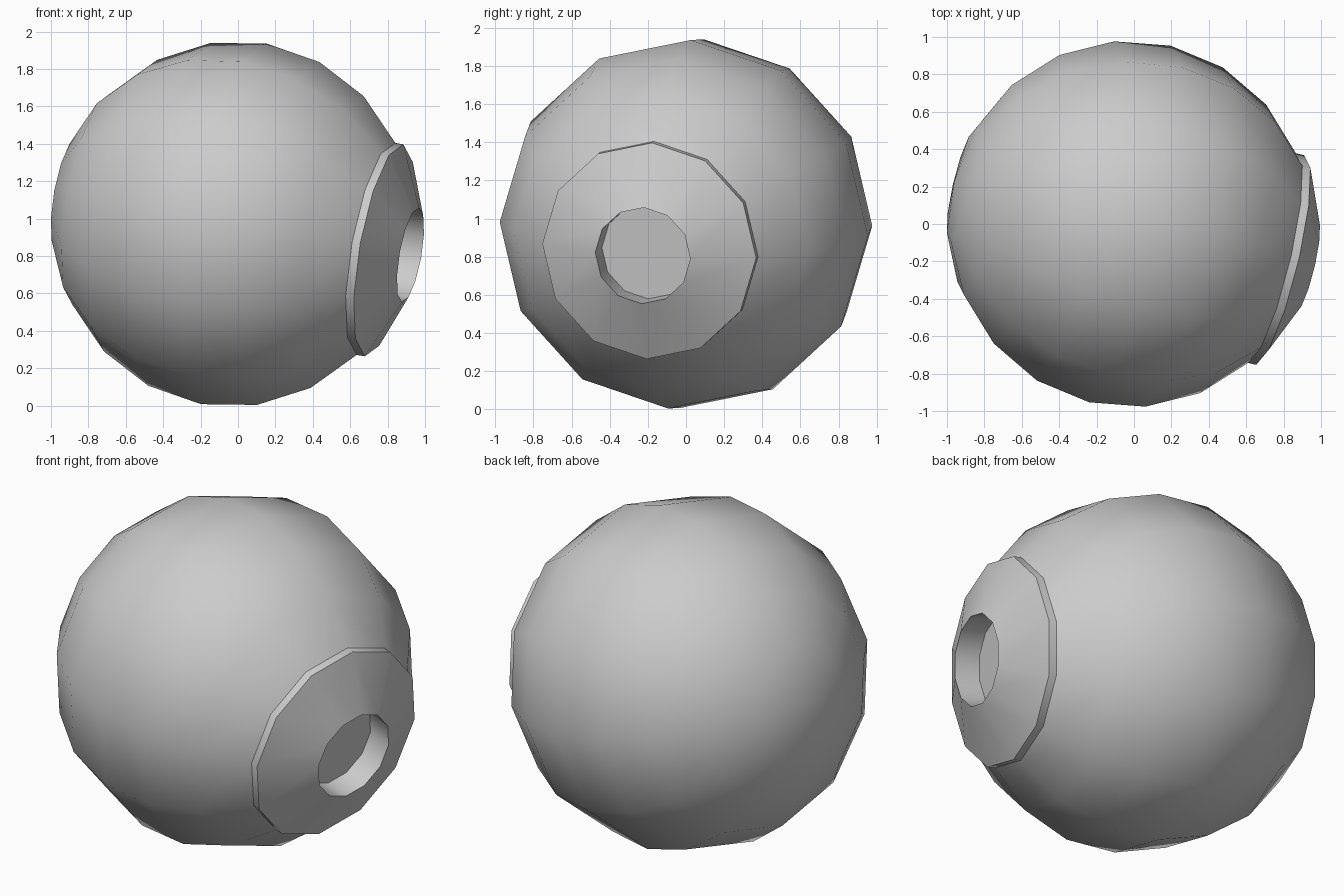
import bpy, bmesh
from math import sin, cos, pi, radians
from mathutils import Vector

if "Cube" in bpy.data.objects:
    bpy.data.objects.remove(bpy.data.objects["Cube"])

SIDES, R = 12, 0.98
CENTRE = Vector((-0.022, 0.0, 0.972))
AXIS = Vector((0.959, -0.230, -0.169)).normalized()   # gaze direction
up = Vector((0, 0, 1))
u0 = (up - AXIS * up.dot(AXIS)).normalized()
v0 = u0.cross(AXIS)
v0 = v0 if v0.y > 0 else -v0
ph = radians(3.8)
U = u0 * cos(ph) + v0 * sin(ph)
V = v0 * cos(ph) - u0 * sin(ph)


def lathe(name, profile):
    """Spin (radius, distance along gaze) points around the gaze axis."""
    bm = bmesh.new()
    rings = []
    for r, d in profile:
        base = CENTRE + AXIS * d
        if r == 0:
            rings.append([bm.verts.new(base)] * SIDES)
        else:
            rings.append([bm.verts.new(base + r * (U * cos(2 * pi * k / SIDES) + V * sin(2 * pi * k / SIDES)))
                          for k in range(SIDES)])
    for a, b in zip(rings, rings[1:]):
        for k in range(SIDES):
            n = (k + 1) % SIDES
            corners = list(dict.fromkeys((a[k], a[n], b[n], b[k])))
            f = bm.faces.new(corners)
            f.normal_update()
    # Consistent winding: V x U handedness decides the outward side
    if U.cross(V).dot(AXIS) < 0:
        bmesh.ops.reverse_faces(bm, faces=bm.faces[:])
    me = bpy.data.meshes.new(name)
    bm.to_mesh(me)
    bm.free()
    ob = bpy.data.objects.new(name, me)
    bpy.context.collection.objects.link(ob)
    bpy.ops.object.select_all(action='DESELECT')
    ob.select_set(True)
    bpy.context.view_layer.objects.active = ob
    bpy.ops.object.shade_smooth_by_angle(angle=radians(38))
    return ob


# Eyeball: 18 degree rings from the back pole up to the iris edge
ball = [(0, -R)] + [(R * sin(radians(a)), R * cos(radians(a))) for a in range(162, 35, -18)]
lathe("eyeball", ball)

# Iris: raised rim, shallow cone, recessed pupil
edge_r, edge_d = ball[-1]
lathe("iris", [(edge_r, edge_d), (edge_r, edge_d + 0.045),
               (0.256, 0.985), (0.256, 0.835), (0, 0.835)])
